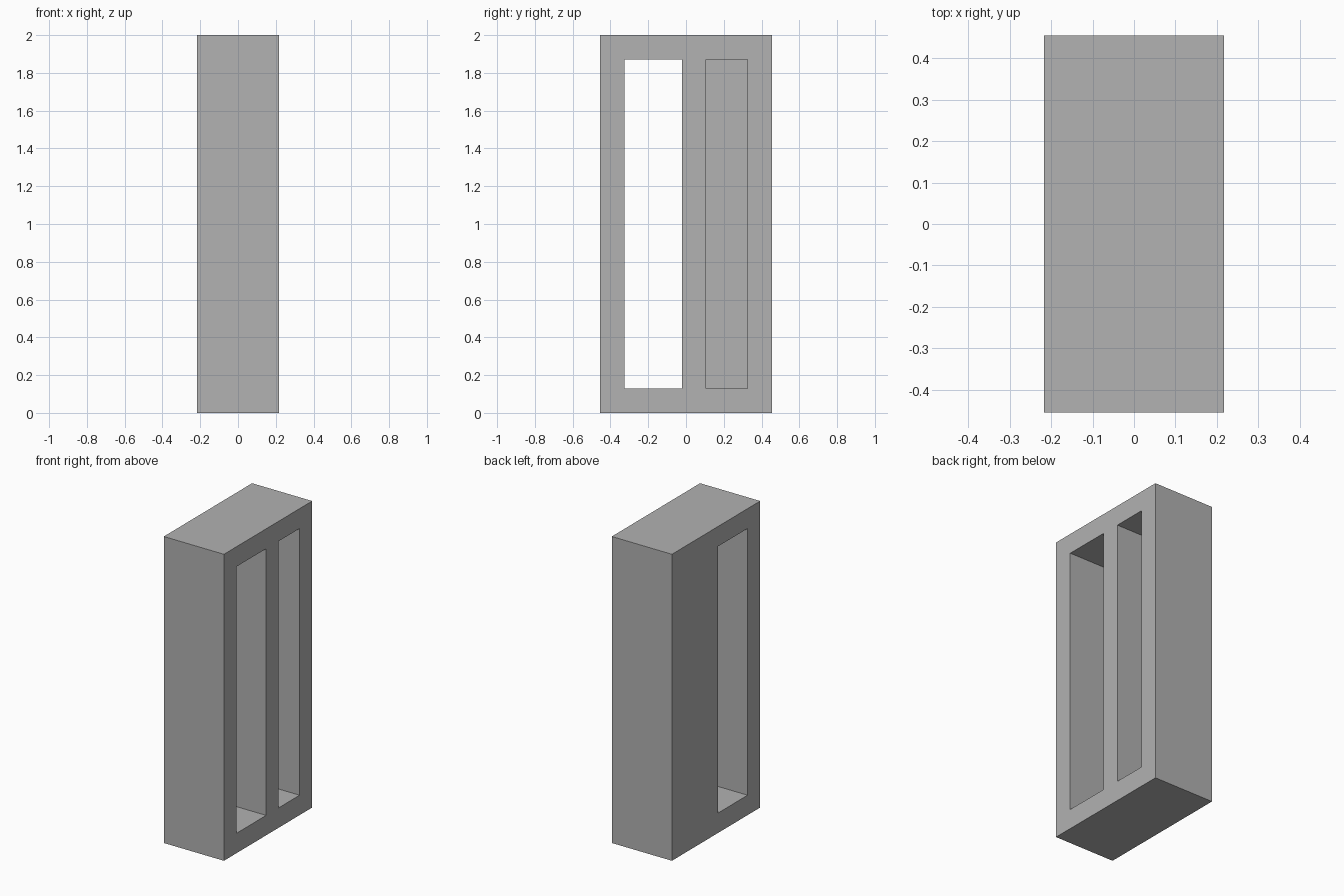
import bpy

default = bpy.data.objects.get("Cube")
if default:
    bpy.data.objects.remove(default, do_unlink=True)

# Overall half sizes, height and wall thickness
HX, HY, H, WALL = 0.217, 0.455, 2.0, 0.13

grey = bpy.data.materials.new("plain_grey")
grey.use_nodes = True
colour = (0.445, 0.445, 0.445, 1)
grey.diffuse_color = colour
grey.node_tree.nodes["Principled BSDF"].inputs["Base Color"].default_value = colour


def box(name, low, high):
    """Axis-aligned box between two corners."""
    centre = [(a + b) / 2 for a, b in zip(low, high)]
    bpy.ops.mesh.primitive_cube_add(size=1, location=centre)
    obj = bpy.context.object
    obj.name = name
    obj.scale = [b - a for a, b in zip(low, high)]
    bpy.ops.object.transform_apply(location=True, rotation=False, scale=True)
    obj.data.materials.append(grey)
    return obj


def cut(target, cutter):
    """Subtract a box from the target and discard it."""
    cutter.hide_render = True
    mod = target.modifiers.new("opening", "BOOLEAN")
    mod.operation = "DIFFERENCE"
    mod.solver = "EXACT"
    mod.object = cutter
    bpy.context.view_layer.objects.active = target
    bpy.ops.object.modifier_apply(modifier=mod.name)
    bpy.data.objects.remove(cutter, do_unlink=True)


# Solid block
frame = box("frame_block", (-HX, -HY, 0), (HX, HY, H))

# Wide opening passing right through, towards the front
cut(frame, box("through_opening", (-HX - 0.1, -HY + WALL, WALL), (HX + 0.1, -0.02, H - WALL)))

# Narrow recess towards the back, closed by a wall on the -x side
cut(frame, box("closed_recess", (-HX + WALL, 0.106, WALL), (HX + 0.1, HY - WALL, H - WALL)))
